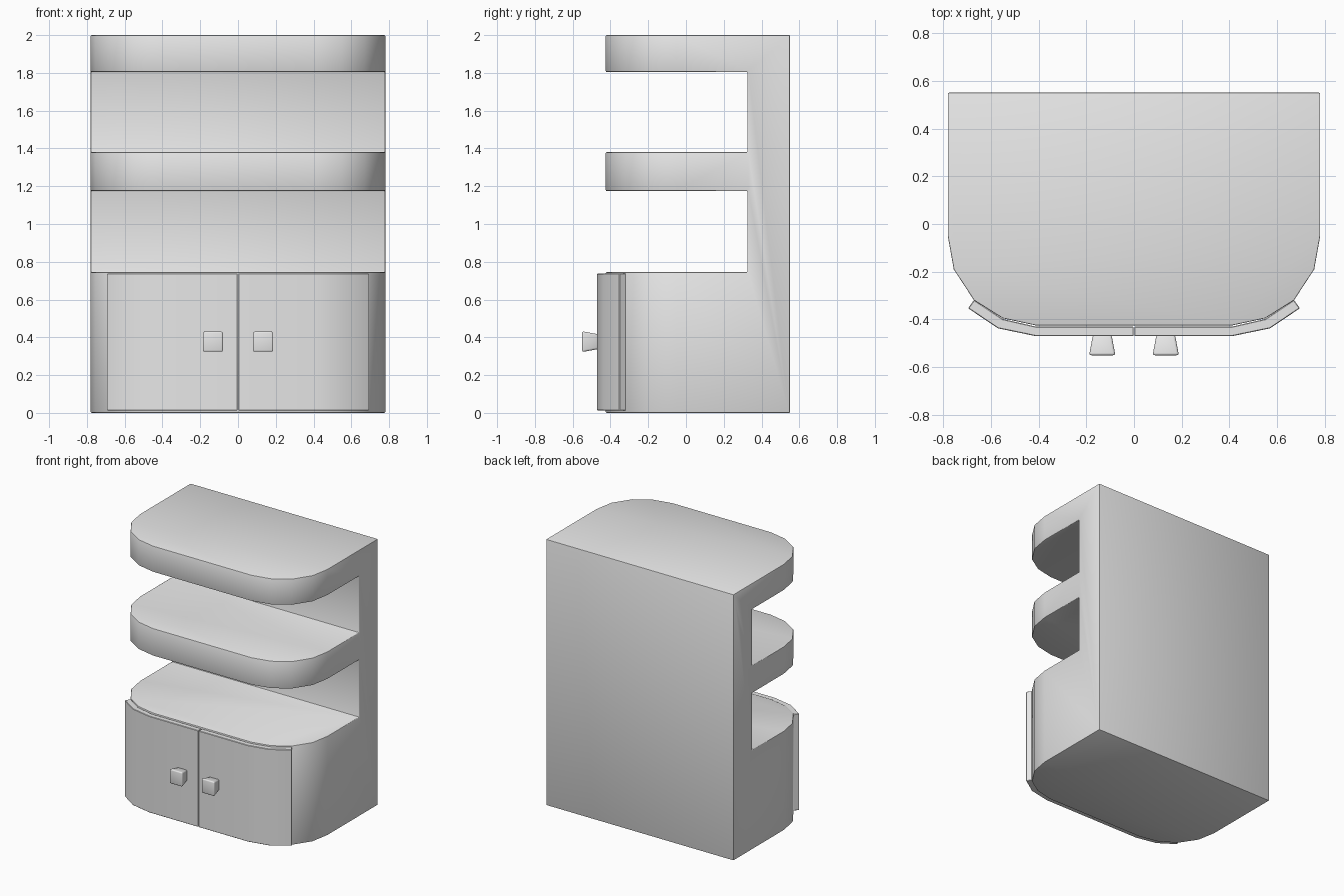
import bpy
import bmesh
import math
from mathutils import Matrix

old = bpy.data.objects.get("Cube")
if old:
    bpy.data.objects.remove(old, do_unlink=True)

# One plain grey finish
grey = bpy.data.materials.new("plain grey")
grey.use_nodes = True
grey.diffuse_color = (0.8, 0.8, 0.8, 1)
grey.node_tree.nodes["Principled BSDF"].inputs["Base Color"].default_value = (0.8, 0.8, 0.8, 1)


def make_object(name, bm):
    bmesh.ops.recalc_face_normals(bm, faces=bm.faces)
    mesh = bpy.data.meshes.new(name)
    bm.to_mesh(mesh)
    bm.free()
    mesh.materials.append(grey)
    obj = bpy.data.objects.new(name, mesh)
    bpy.context.collection.objects.link(obj)
    return obj


def prism(name, outline, z0, z1):
    bm = bmesh.new()
    base = bm.faces.new([bm.verts.new((x, y, z0)) for x, y in outline])
    top = bmesh.ops.extrude_face_region(bm, geom=[base])["geom"]
    verts = [v for v in top if isinstance(v, bmesh.types.BMVert)]
    bmesh.ops.translate(bm, verts=verts, vec=(0, 0, z1 - z0))
    return make_object(name, bm)


def activate(obj):
    bpy.ops.object.select_all(action="DESELECT")
    obj.select_set(True)
    bpy.context.view_layer.objects.active = obj


def finish(obj, width, segments=2):
    activate(obj)
    bevel = obj.modifiers.new("soft edges", "BEVEL")
    bevel.width = width
    bevel.segments = segments
    bevel.limit_method = "ANGLE"
    bevel.angle_limit = math.radians(40)
    bpy.ops.object.modifier_apply(modifier=bevel.name)
    bpy.ops.object.shade_smooth_by_angle(angle=math.radians(35))


# Cabinet body: rounded-front block with two open shelf bays cut out
half = [(0.78, 0.55), (0.78, -0.05), (0.755, -0.19),
        (0.67, -0.32), (0.55, -0.395), (0.41, -0.425)]
outline = half + [(-x, y) for x, y in reversed(half)]
body = prism("cabinet_body", outline, 0, 2)
for z0, z1 in [(0.745, 1.175), (1.38, 1.805)]:
    bay = [(-1, -1), (1, -1), (1, 0.325), (-1, 0.325)]
    cutter = prism("bay_cutter", bay, z0, z1)
    cutter.hide_render = True
    cut = body.modifiers.new("bay", "BOOLEAN")
    cut.operation = "DIFFERENCE"
    cut.solver = "EXACT"
    cut.object = cutter
    activate(body)
    bpy.ops.object.modifier_apply(modifier=cut.name)
    bpy.data.objects.remove(cutter, do_unlink=True)
finish(body, 0.005)

# Curved doors and flared knobs
door_outline = [(0.002, -0.47), (0.41, -0.47), (0.57, -0.437), (0.695, -0.353),
                (0.67, -0.318), (0.55, -0.398), (0.41, -0.43), (0.002, -0.43)]
for side, sign in [("left", 1), ("right", -1)]:
    door = prism(side + "_door", [(sign * x, y) for x, y in door_outline], 0.013, 0.738)
    finish(door, 0.003, 1)

    bm = bmesh.new()
    place = Matrix.Translation((sign * 0.133, -0.507, 0.377)) @ Matrix.Rotation(math.pi / 2, 4, "X")
    bmesh.ops.create_cone(bm, cap_ends=True, segments=4, radius1=0.055, radius2=0.078,
                          depth=0.086, matrix=place @ Matrix.Rotation(math.pi / 4, 4, "Z"))
    finish(make_object(side + "_knob", bm), 0.01, 3)
